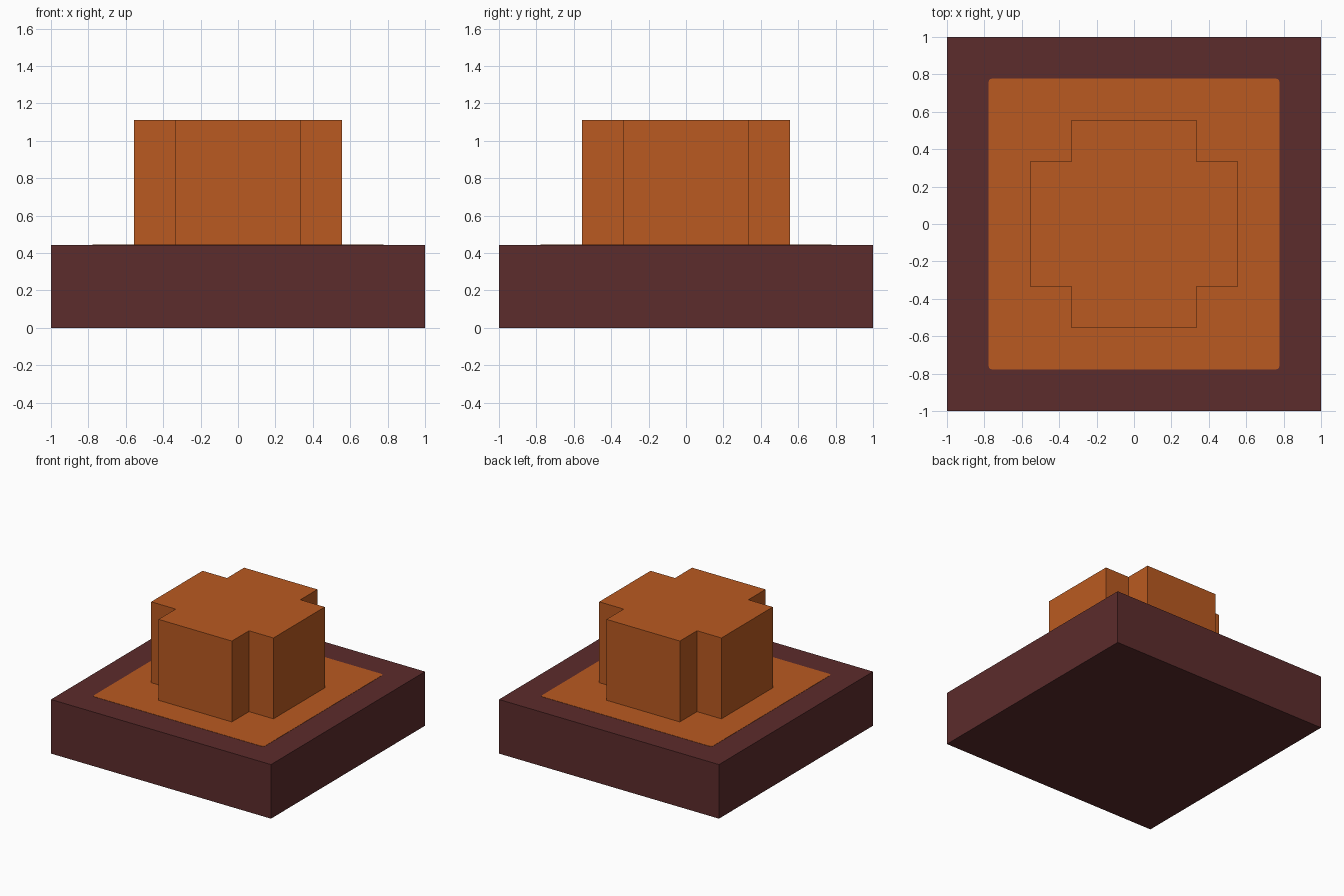
import bpy
import bmesh

cube = bpy.data.objects.get("Cube")
if cube:
    bpy.data.objects.remove(cube, do_unlink=True)

U = 1 / 9  # modelling unit
BASE_TOP = 4 * U
BLOCK_TOP = 10 * U


def material(name, rgb):
    m = bpy.data.materials.new(name)
    m.use_nodes = True
    m.diffuse_color = (*rgb, 1)
    m.node_tree.nodes["Principled BSDF"].inputs["Base Color"].default_value = (*rgb, 1)
    return m


def prism(name, outline, z0, z1, mat, corner=0):
    """Extrude a flat outline from z0 to z1, optionally rounding its corners."""
    bm = bmesh.new()
    face = bm.faces.new([bm.verts.new((x, y, z0)) for x, y in outline])
    if corner:
        bmesh.ops.bevel(bm, geom=bm.verts[:], offset=corner, segments=3,
                        profile=0.5, affect='VERTICES')
        face = bm.faces[:][0]
    ext = bmesh.ops.extrude_face_region(bm, geom=[face], use_keep_orig=True)
    top = [v for v in ext["geom"] if isinstance(v, bmesh.types.BMVert)]
    bmesh.ops.translate(bm, verts=top, vec=(0, 0, z1 - z0))
    bmesh.ops.recalc_face_normals(bm, faces=bm.faces[:])
    mesh = bpy.data.meshes.new(name)
    bm.to_mesh(mesh)
    bm.free()
    mesh.materials.append(mat)
    ob = bpy.data.objects.new(name, mesh)
    bpy.context.collection.objects.link(ob)
    return ob


def square(r):
    return [(-r, -r), (r, -r), (r, r), (-r, r)]


maroon = material("dark maroon", (0.107, 0.025, 0.025))
orange = material("burnt orange", (0.491, 0.102, 0.015))

# Square base slab
prism("base", square(1), 0, BASE_TOP, maroon)

# Painted panel on the slab, with softly rounded corners
prism("top_panel", square(7 * U), BASE_TOP - 0.002, BASE_TOP + 0.002, orange, corner=0.02)

# Cross-shaped block: one notched corner, turned to all four quadrants
a, b = 3 * U, 5 * U
cross = []
x_axis, y_axis = (1, 0), (0, 1)
for _ in range(4):
    for p, q in ((b, a), (a, a), (a, b)):
        cross.append((p * x_axis[0] + q * y_axis[0], p * x_axis[1] + q * y_axis[1]))
    x_axis, y_axis = y_axis, (-x_axis[0], -x_axis[1])
prism("cross_block", cross, BASE_TOP, BLOCK_TOP, orange)
